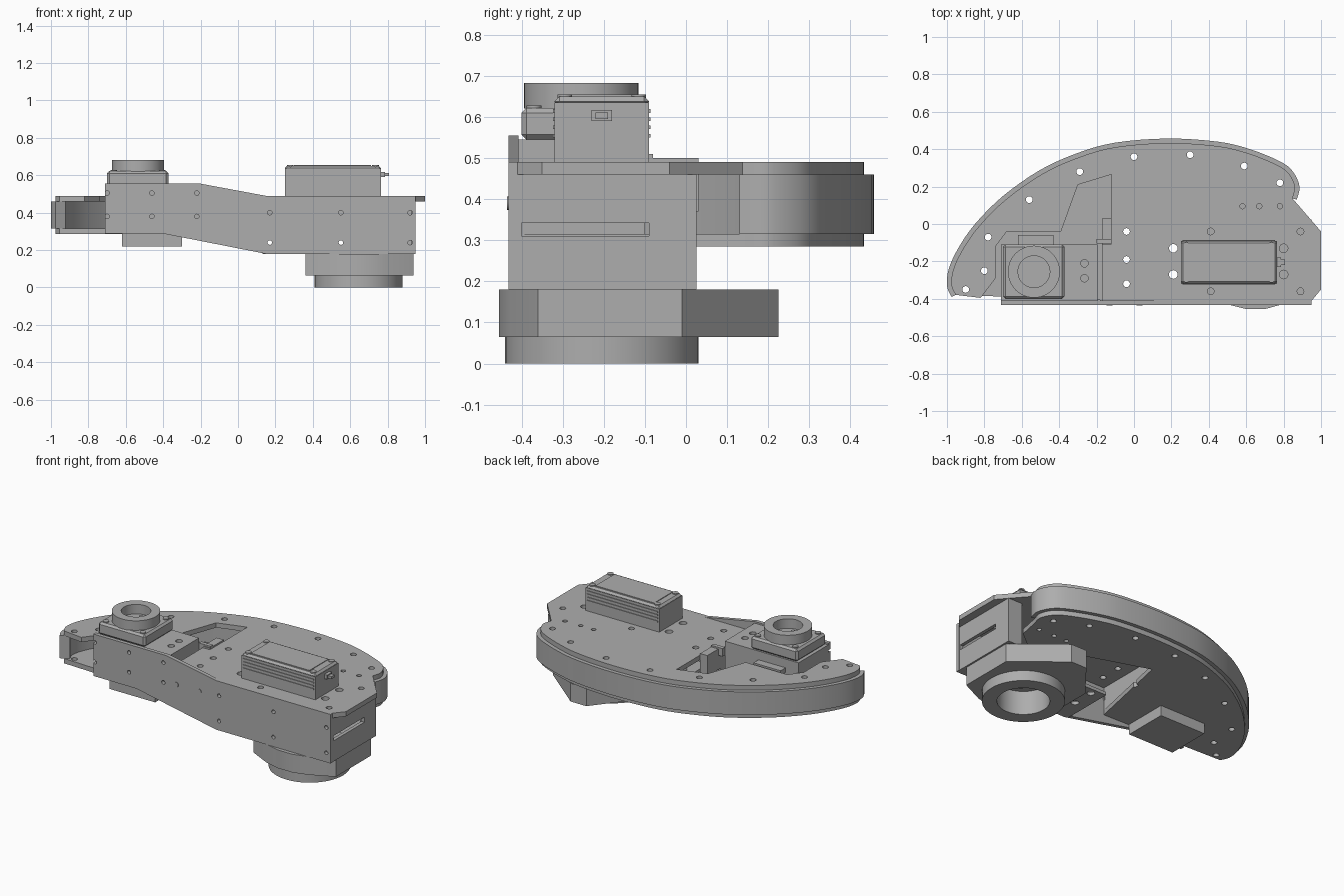
import bpy, bmesh, math
from mathutils import Vector, Matrix

cube = bpy.data.objects.get("Cube")
if cube:
    bpy.data.objects.remove(cube, do_unlink=True)

GREY = (0.42, 0.42, 0.42, 1)
grey = bpy.data.materials.new("plain_grey")
grey.diffuse_color = GREY
grey.use_nodes = True
grey.node_tree.nodes["Principled BSDF"].inputs["Base Color"].default_value = GREY

parts = []


def finish(name, bm):
    bmesh.ops.recalc_face_normals(bm, faces=bm.faces)
    mesh = bpy.data.meshes.new(name)
    bm.to_mesh(mesh)
    bm.free()
    mesh.materials.append(grey)
    obj = bpy.data.objects.new(name, mesh)
    bpy.context.collection.objects.link(obj)
    parts.append(obj)
    return obj


def prism(name, outline, low, high, axis="z"):
    """Extrude a closed outline along z, or along y for an x-z outline."""
    bm = bmesh.new()
    place = (lambda p: (p[0], p[1], low)) if axis == "z" else (lambda p: (p[0], low, p[1]))
    face = bm.faces.new([bm.verts.new(place(p)) for p in outline])
    grown = bmesh.ops.extrude_face_region(bm, geom=[face])["geom"]
    step = Vector((0, 0, high - low) if axis == "z" else (0, high - low, 0))
    bmesh.ops.translate(bm, vec=step, verts=[v for v in grown if isinstance(v, bmesh.types.BMVert)])
    return finish(name, bm)


def box(name, x, y, z, bevel=0):
    bm = bmesh.new()
    bmesh.ops.create_cube(bm, size=1)
    for v in bm.verts:
        v.co = [r[0] if c < 0 else r[1] for c, r in zip(v.co, (x, y, z))]
    if bevel:
        bmesh.ops.bevel(bm, geom=bm.edges[:], offset=bevel, segments=1, affect="EDGES")
    return finish(name, bm)


def pegs(name, centres, radius, low, high, axis="z", sides=16):
    """Several equal cylinders in one object."""
    bm = bmesh.new()
    for a, b in centres:
        mid = (low + high) / 2
        if axis == "z":
            m = Matrix.Translation((a, b, mid))
        else:
            m = Matrix.Translation((a, mid, b)) @ Matrix.Rotation(math.pi / 2, 4, "X")
        bmesh.ops.create_cone(bm, cap_ends=True, segments=sides, radius1=radius,
                              radius2=radius, depth=high - low, matrix=m)
    return finish(name, bm)


def cut(targets, cutter):
    cutter.hide_render = True
    for target in targets:
        mod = target.modifiers.new("cut", "BOOLEAN")
        mod.operation, mod.solver, mod.object = "DIFFERENCE", "EXACT", cutter
        bpy.context.view_layer.update()
        baked = bpy.data.meshes.new_from_object(
            target.evaluated_get(bpy.context.evaluated_depsgraph_get()))
        target.modifiers.clear()
        target.data = baked
    parts.remove(cutter)
    bpy.data.objects.remove(cutter, do_unlink=True)


def ring(name, centre, outer, inner, low, high):
    """Lathe a tube with an open bore."""
    bm = bmesh.new()
    profile = [(inner, low), (outer, low), (outer, high), (inner, high)]
    vs = [bm.verts.new((centre[0] + r, centre[1], z)) for r, z in profile]
    es = [bm.edges.new((vs[i], vs[i - 1])) for i in range(4)]
    bmesh.ops.spin(bm, geom=vs + es, cent=(*centre, 0), axis=(0, 0, 1),
                   angle=math.tau, steps=48, use_merge=True)
    bmesh.ops.remove_doubles(bm, verts=bm.verts, dist=0.0005)
    return finish(name, bm)


def smooth_path(points, steps=4):
    pts = [Vector(p) for p in points]
    out = []
    for i in range(len(pts) - 1):
        a, b, c, d = pts[max(i - 1, 0)], pts[i], pts[i + 1], pts[min(i + 2, len(pts) - 1)]
        for k in range(steps):
            t = k / steps
            out.append(0.5 * (2 * b + (c - a) * t + (2 * a - 5 * b + 4 * c - d) * t * t
                              + (3 * b - a - 3 * c + d) * t ** 3))
    return out + [pts[-1]]


def inset(path, dist):
    out = []
    for i, p in enumerate(path):
        d = (path[min(i + 1, len(path) - 1)] - path[max(i - 1, 0)]).normalized()
        out.append(p + Vector((d.y, -d.x)) * dist)
    return out


# Curved bumper band, clockwise from the front tip
rim = smooth_path([(-.975, -.39), (-1, -.33), (-.99, -.24), (-.94, -.13), (-.85, 0), (-.7, .15),
                   (-.5, .29), (-.3, .38), (-.1, .435), (.18, .457), (.45, .44), (.62, .4),
                   (.78, .335), (.85, .28), (.885, .2), (.87, .13)])
prism("bumper_band", rim + inset(rim, .06)[::-1], .315, .46)

# Top and bottom plates between which the band sits
edge = inset(rim, .024)
top = prism("top_plate", edge + [
    (1, -.04), (1, -.35), (.95, -.41), (-.12, -.41), (-.12, .265), (-.3, .21), (-.39, -.04),
    (-.68, -.04), (-.74, -.12), (-.74, -.29), (-.82, -.395)], .46, .49)
bottom = prism("bottom_plate", edge + [
    (.82, 0), (.72, -.08), (0, .16), (-.12, -.41)], .285, .315)
holes = [(-.9, -.35), (-.8, -.25), (-.78, -.07), (-.56, .13), (-.29, .28), (0, .36), (.3, .37),
         (.59, .31), (.78, .22), (.41, -.04), (.89, -.04), (-.04, -.04), (-.04, -.19),
         (-.04, -.32), (.41, -.36), (.89, -.36)]
cut([top, bottom], pegs("plate_holes", holes, .018, .2, .6))
cut([top], pegs("cable_holes", [(x, y) for x in (.21, .8) for y in (-.13, -.27)], .023, .4, .6))
cut([top, bottom], pegs("small_holes", [(.58, .095), (.67, .095), (.78, .095)], .014, .2, .6))

# Folded sheet body: front, end, flange and floor
front = prism("front_panel", [(-.71, .29), (-.41, .29), (.15, .18), (.95, .18), (.95, .49),
                              (.15, .49), (-.2, .555), (-.71, .555)], -.432, -.408, "y")
rows = [(x, z) for x in (-.7, -.46, -.22) for z in (.38, .505)]
rows += [(x, z) for x in (.17, .55, .92) for z in (.24, .4)]
cut([front], pegs("front_holes", rows, .012, -.5, -.38, "y"))
pegs("front_bolts", [(-.13, .39), (.03, .39)], .016, -.435, -.4, "y")
end = box("end_panel", (.926, .948), (-.41, .025), (.18, .46))
cut([end], box("end_slot", (.9, 1), (-.4, -.09), (.31, .342)))
box("end_flange", (.85, .926), (.003, .025), (.18, .46))
floor = box("floor_panel", (.13, .927), (-.41, -.09), (.18, .2))
cut([floor], pegs("floor_holes", [(.21, -.13), (.21, -.27)], .023, .1, .3))
box("inner_wall", (-.17, -.12), (-.408, -.1), (.3, .49))
box("cable_block", (-.17, -.12), (-.11, .03), (.37, .5))
box("cable_plug", (-.2, -.12), (-.105, -.08), (.46, .51))

# Raised motor with its mount and round output hub
hub = (-.535, -.255)
mount = box("motor_mount", (-.71, -.195), (-.408, -.11), (.3, .545))
cut([mount], pegs("mount_holes", [(-.265, -.21), (-.265, -.29)], .02, .5, .6))
box("mount_lip", (-.62, -.43), (-.11, -.06), (.46, .49))
box("motor_base", (-.62, -.3), (-.4, -.12), (.22, .3))
box("motor_block", (-.7, -.372), (-.4, -.11), (.545, .622), .012)
pegs("motor_bolts", [(x, y) for x in (-.665, -.405) for y in (-.37, -.142)], .018, .61, .628)
ring("motor_hub", hub, .139, .085, .62, .682)
pegs("hub_screws", [(hub[0] + x, hub[1] + y) for x, y in ((.05, 0), (-.05, 0), (0, .05), (0, -.05))],
     .012, .62, .628)

# Lower bearing: block with a rear point and a round collar
bearing = (.645, -.205)
block = prism("bearing_block", [
    (.36, -.36), (.5, -.43), (.6, -.455), (.7, -.455), (.79, -.43), (.937, -.36), (.937, -.01),
    (.65, .225), (.54, .225), (.36, 0)], .065, .18)
cut([block], pegs("bearing_bore", [bearing], .15, 0, .15, sides=48))
ring("bearing_collar", bearing, .235, .15, 0, .066)
pegs("bearing_screws", [(bearing[0] + .09 * math.cos(a * math.pi / 3),
                         bearing[1] + .09 * math.sin(a * math.pi / 3)) for a in range(6)],
     .015, .14, .152)

# Control box with lid, corner screws, ribs and port
box("control_box", (.25, .765), (-.32, -.09), (.488, .635))
box("control_lid", (.25, .765), (-.32, -.09), (.625, .65), .012)
box("lid_panel", (.3, .71), (-.3, -.11), (.648, .654))
pegs("lid_screws", [(x, y) for x in (.28, .735) for y in (-.295, -.115)], .018, .64, .655)
for i in range(4):
    z = .55 + i * .02
    box(f"box_rib_{i + 1}", (.26, .755), (-.324, -.086), (z, z + .009))
box("port_shell", (.76, .785), (-.23, -.18), (.59, .617))
box("port_plug", (.78, .808), (-.22, -.19), (.595, .611))

# Smooth the round sides and keep edges crisp
for obj in bpy.context.selected_objects:
    obj.select_set(False)
for obj in parts:
    obj.select_set(True)
bpy.context.view_layer.objects.active = parts[0]
bpy.ops.object.shade_smooth_by_angle(angle=math.radians(30))
